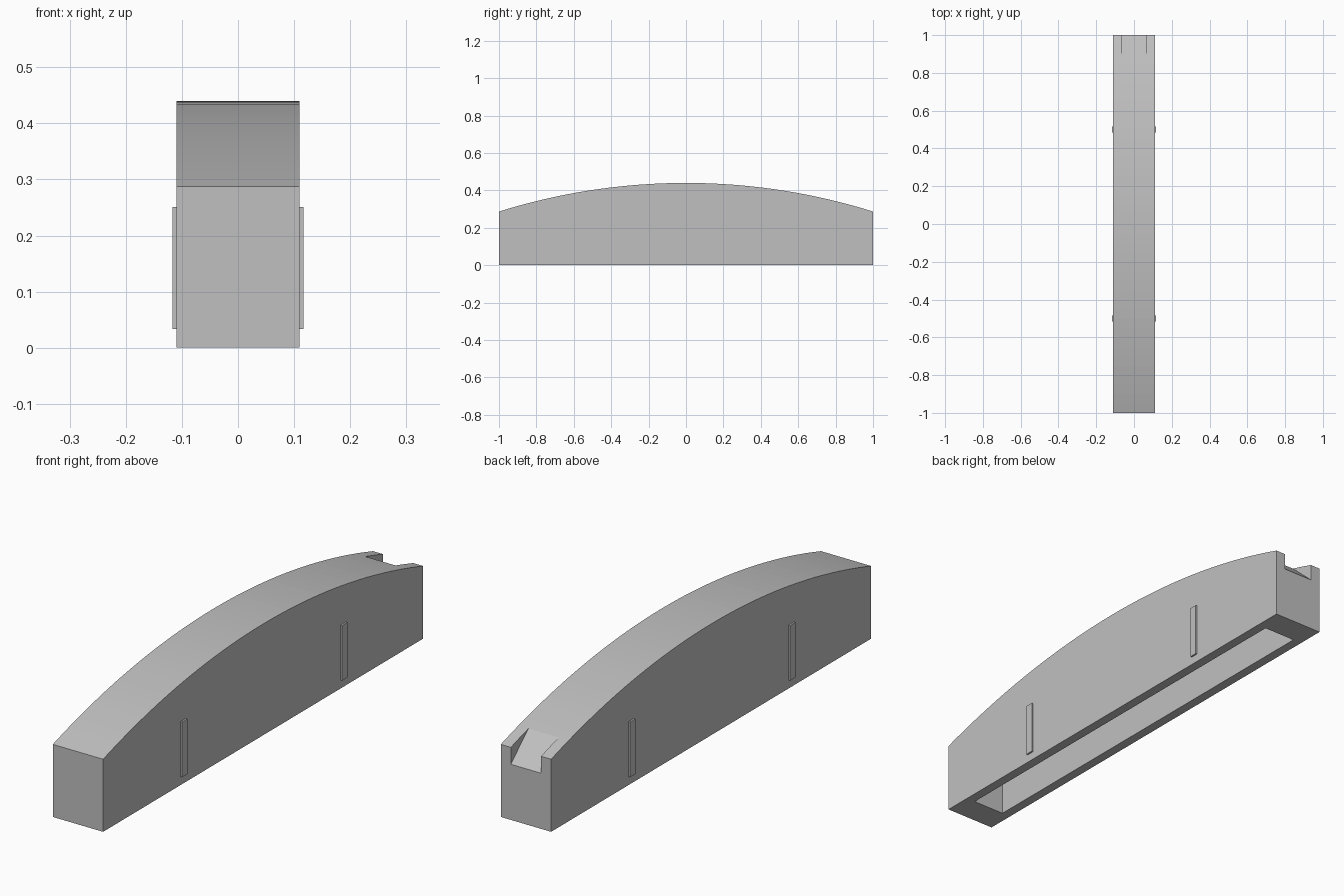
import bpy
import bmesh
import math

default = bpy.data.objects.get("Cube")
if default:
    bpy.data.objects.remove(default, do_unlink=True)

HALF_WIDTH, END_HEIGHT, CROWN = 0.11, 0.287, 0.44
SAGITTA = CROWN - END_HEIGHT
RADIUS = (1 + SAGITTA ** 2) / (2 * SAGITTA)

grey = bpy.data.materials.new("plain_grey")
grey.use_nodes = True
grey.diffuse_color = (0.53, 0.53, 0.53, 1)
grey.node_tree.nodes["Principled BSDF"].inputs["Base Color"].default_value = grey.diffuse_color


def arc_height(y):
    return CROWN - RADIUS + math.sqrt(RADIUS ** 2 - y ** 2)


def arch_profile(half_length, bottom, drop, steps):
    """Flat-bottomed outline in (y, z) with an arched top."""
    ys = [half_length * (1 - 2 * i / steps) for i in range(steps + 1)]
    return [(-half_length, bottom), (half_length, bottom)] + [(y, arc_height(y) - drop) for y in ys]


def extrude_profile(name, profile, x0, x1):
    """Extrude a (y, z) outline along x."""
    bm = bmesh.new()
    face = bm.faces.new([bm.verts.new((x0, y, z)) for y, z in profile])
    result = bmesh.ops.extrude_face_region(bm, geom=[face])
    moved = [v for v in result["geom"] if isinstance(v, bmesh.types.BMVert)]
    bmesh.ops.translate(bm, vec=(x1 - x0, 0, 0), verts=moved)
    bmesh.ops.recalc_face_normals(bm, faces=bm.faces)
    mesh = bpy.data.meshes.new(name)
    bm.to_mesh(mesh)
    bm.free()
    mesh.materials.append(grey)
    obj = bpy.data.objects.new(name, mesh)
    bpy.context.collection.objects.link(obj)
    return obj


def cut(target, cutter):
    """Subtract the cutter, then discard it."""
    cutter.hide_render = True
    mod = target.modifiers.new("cut", "BOOLEAN")
    mod.operation, mod.solver, mod.object = "DIFFERENCE", "EXACT", cutter
    bpy.context.view_layer.objects.active = target
    bpy.ops.object.modifier_apply(modifier=mod.name)
    bpy.data.objects.remove(cutter, do_unlink=True)


# Arched body
body = extrude_profile("arched_body", arch_profile(1, 0, 0, 40), -HALF_WIDTH, HALF_WIDTH)

# Long hollow in the underside
cut(body, extrude_profile("hollow_cutter", arch_profile(0.887, -0.05, 0.06, 24), -0.071, 0.071))

# Sloping notch at the top of the back end
notch = [(0.89, arc_height(0.89)), (1, 0.22), (1.05, 0.22), (1.05, 0.5), (0.89, 0.5)]
cut(body, extrude_profile("notch_cutter", notch, -0.066, 0.066))

# Thin upright ribs on both sides
for side, side_name in ((1, "left"), (-1, "right")):
    for y, end_name in ((-0.5, "front"), (0.5, "back")):
        outline = [(y - 0.016, 0.033), (y + 0.016, 0.033), (y + 0.016, 0.251), (y - 0.016, 0.251)]
        extrude_profile(f"{end_name}_{side_name}_rib", outline, side * 0.105, side * 0.117)
